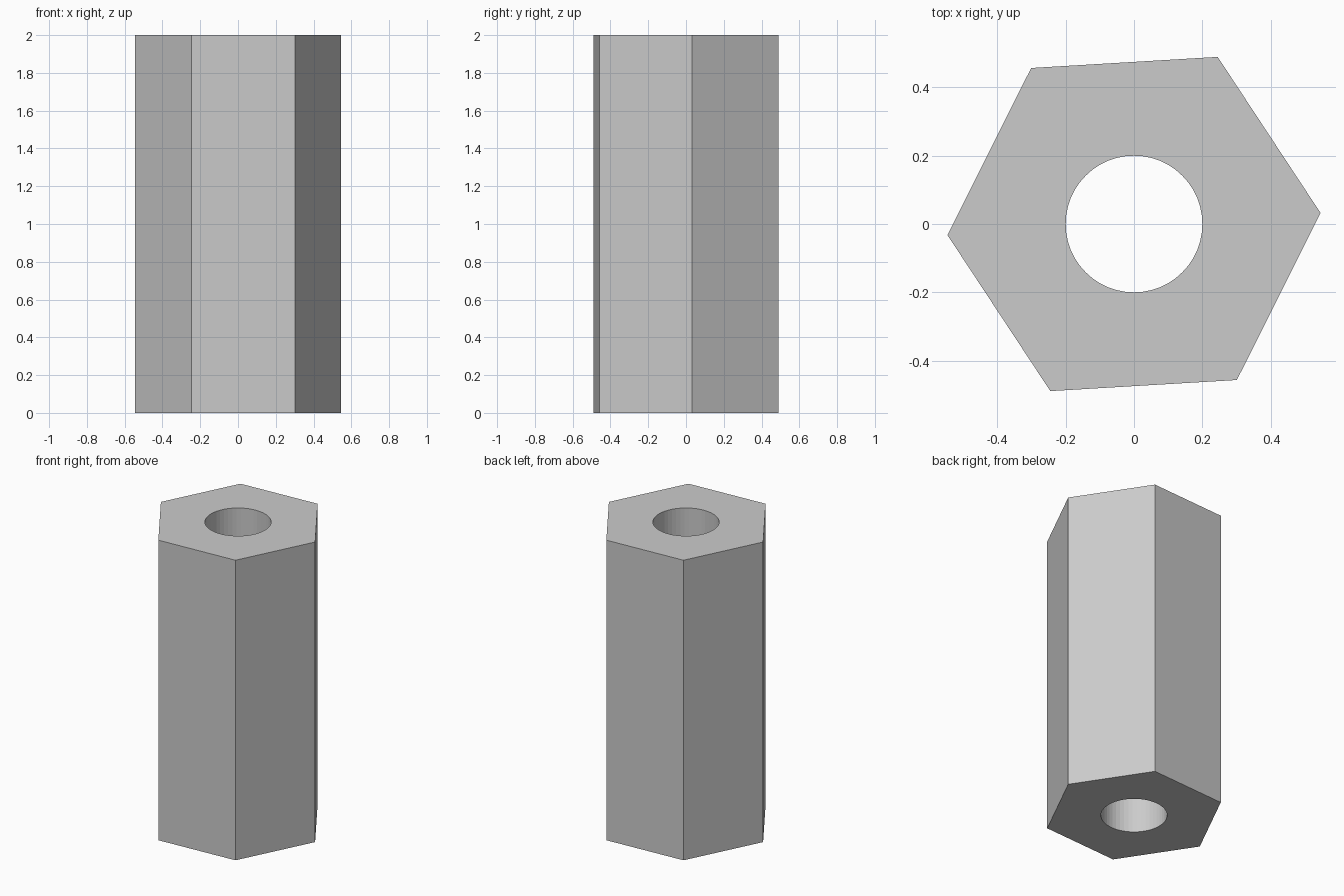
import bpy, bmesh
from math import cos, sin, radians, tau

if "Cube" in bpy.data.objects:
    bpy.data.objects.remove(bpy.data.objects["Cube"])

HEIGHT = 2.0
bm = bmesh.new()
end_edges = {0.0: [], HEIGHT: []}


def tube_wall(sides, radius, turn=0.0):
    """Add an open prism wall and remember its end edges."""
    rings = {}
    for z in end_edges:
        rings[z] = [bm.verts.new((radius * cos(turn + tau * i / sides),
                                  radius * sin(turn + tau * i / sides), z))
                    for i in range(sides)]
    low, high = rings[0.0], rings[HEIGHT]
    for i in range(sides):
        j = (i + 1) % sides
        bm.faces.new((low[i], low[j], high[j], high[i]))
        for z, ring in rings.items():
            end_edges[z].append(bm.edges.get((ring[i], ring[j])))


# Hexagonal outside, slightly turned, and round through bore
tube_wall(6, 0.547, radians(3.4))
tube_wall(48, 0.2)

# Flat end faces with the bore left open
for edges in end_edges.values():
    bmesh.ops.triangle_fill(bm, edges=edges, use_beauty=True)
bmesh.ops.recalc_face_normals(bm, faces=bm.faces[:])

mesh = bpy.data.meshes.new("hex_standoff")
bm.to_mesh(mesh)
bm.free()
standoff = bpy.data.objects.new("hex_standoff", mesh)
bpy.context.collection.objects.link(standoff)
